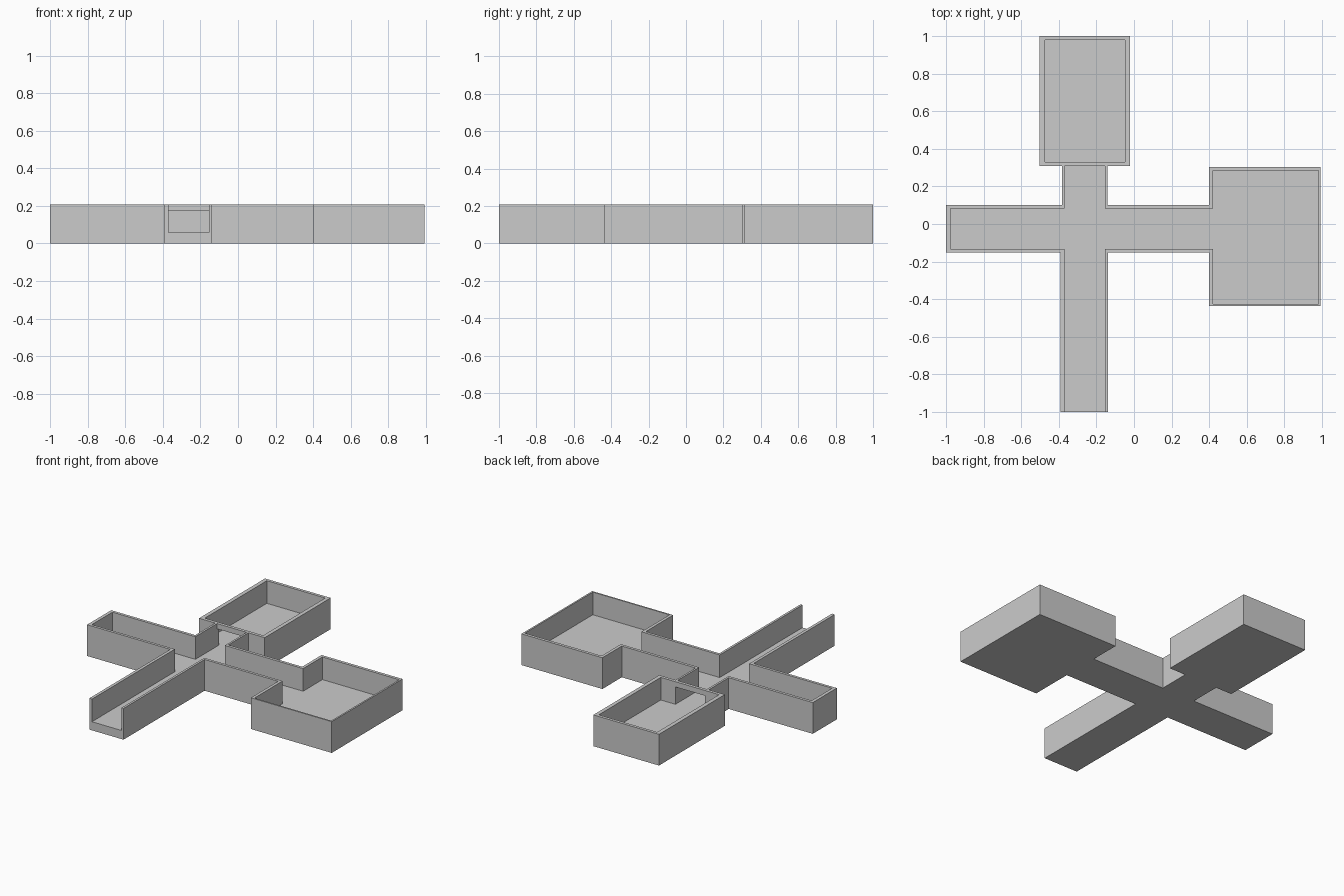
import bpy, bmesh

if "Cube" in bpy.data.objects:
    bpy.data.objects.remove(bpy.data.objects["Cube"])

FLOOR, TOP, DOOR_TOP = 0.057, 0.207, 0.172


def prism(name, pts, z0, z1):
    """Extrude a flat outline between two heights."""
    bm = bmesh.new()
    face = bm.faces.new([bm.verts.new((x, y, z0)) for x, y in pts])
    out = bmesh.ops.extrude_face_region(bm, geom=[face])
    for v in out["geom"]:
        if isinstance(v, bmesh.types.BMVert):
            v.co.z = z1
    bmesh.ops.recalc_face_normals(bm, faces=bm.faces[:])
    me = bpy.data.meshes.new(name)
    bm.to_mesh(me)
    bm.free()
    ob = bpy.data.objects.new(name, me)
    bpy.context.collection.objects.link(ob)
    return ob


def rect(x0, x1, y0, y1):
    return [(x0, y0), (x1, y0), (x1, y1), (x0, y1)]


# Solid block with the outer outline of all rooms and corridors
shell = prism("dungeon_rooms", [
    (-0.39, -1), (-0.139, -1), (-0.139, -0.151), (0.40, -0.151),
    (0.40, -0.437), (0.993, -0.437), (0.993, 0.304), (0.40, 0.304),
    (0.40, 0.101), (-0.141, 0.101), (-0.141, 0.31), (-0.021, 0.31),
    (-0.021, 1), (-0.502, 1), (-0.502, 0.31), (-0.384, 0.31),
    (-0.384, 0.101), (-1, 0.101), (-1, -0.151), (-0.39, -0.151)], 0, TOP)

# Hollow of the crossing corridors and the east room, open at the south end
corridors = prism("corridor_cutter", [
    (-0.37, -1.1), (-0.154, -1.1), (-0.154, -0.133), (0.42, -0.133),
    (0.42, -0.427), (0.982, -0.427), (0.982, 0.284), (0.42, 0.284),
    (0.42, 0.082), (-0.154, 0.082), (-0.154, 0.31), (-0.37, 0.31),
    (-0.37, 0.082), (-0.978, 0.082), (-0.978, -0.133), (-0.37, -0.133)],
    FLOOR, TOP + 0.1)

# Hollow of the north room and its doorway under a lintel
north = prism("north_room_cutter", rect(-0.475, -0.047, 0.331, 0.98), FLOOR, TOP + 0.1)
door = prism("doorway_cutter", rect(-0.37, -0.154, 0.30, 0.345), FLOOR, DOOR_TOP)

for cutter in (corridors, north, door):
    mod = shell.modifiers.new(cutter.name, 'BOOLEAN')
    mod.operation = 'DIFFERENCE'
    mod.solver = 'EXACT'
    mod.object = cutter
    cutter.hide_render = True
    cutter.display_type = 'WIRE'

# Bake the cuts and drop the cutters
bpy.context.view_layer.objects.active = shell
shell.select_set(True)
for mod in list(shell.modifiers):
    bpy.ops.object.modifier_apply(modifier=mod.name)
for cutter in (corridors, north, door):
    bpy.data.objects.remove(cutter, do_unlink=True)
